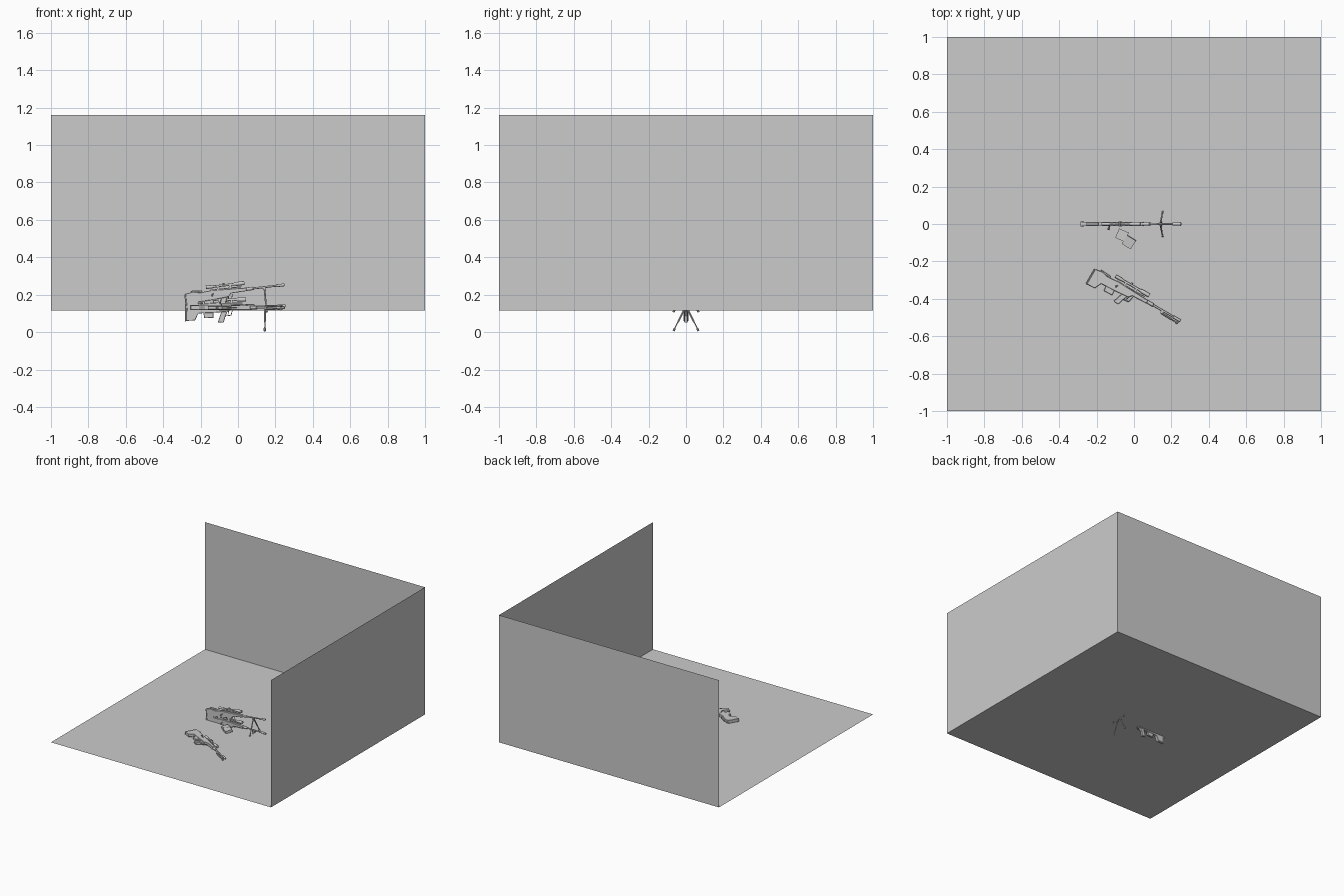
import bpy, bmesh
from math import radians, pi
from mathutils import Matrix, Vector

if "Cube" in bpy.data.objects:
    bpy.data.objects.remove(bpy.data.objects["Cube"])

FLOOR = 0.115


def add(name, bm, mat):
    bmesh.ops.recalc_face_normals(bm, faces=bm.faces)
    me = bpy.data.meshes.new(name)
    bm.to_mesh(me)
    bm.free()
    ob = bpy.data.objects.new(name, me)
    bpy.context.collection.objects.link(ob)
    ob.matrix_world = mat
    return ob


def plate(name, pts, width, mat, bevel=0.002):
    """Side profile in x/z, extruded evenly about y = 0."""
    bm = bmesh.new()
    f = bm.faces.new([bm.verts.new((x, -width / 2, z)) for x, z in pts])
    r = bmesh.ops.extrude_face_region(bm, geom=[f])
    bmesh.ops.translate(bm, vec=(0, width, 0),
                        verts=[v for v in r['geom'] if isinstance(v, bmesh.types.BMVert)])
    ob = add(name, bm, mat)
    if bevel:
        m = ob.modifiers.new("bevel", 'BEVEL')
        m.width, m.segments = bevel, 1
    return ob


def box(name, c, s, mat):
    bm = bmesh.new()
    bmesh.ops.create_cube(bm, size=1, matrix=Matrix.Translation(c) @ Matrix.Diagonal((*s, 1)))
    return add(name, bm, mat)


def rod(name, a, b, r, mat, n=12):
    a, b = Vector(a), Vector(b)
    d = b - a
    rot = d.to_track_quat('Z', 'Y').to_matrix().to_4x4()
    bm = bmesh.new()
    bmesh.ops.create_cone(bm, cap_ends=True, segments=n, radius1=r, radius2=r,
                          depth=d.length, matrix=Matrix.Translation((a + b) / 2) @ rot)
    return add(name, bm, mat)


def turned(name, pts, z, mat, n=16):
    """Round part along x from (x, radius) stations."""
    bm = bmesh.new()
    vs = [bm.verts.new((x, 0, z + r)) for x, r in pts]
    es = [bm.edges.new(p) for p in zip(vs, vs[1:])]
    bmesh.ops.spin(bm, geom=vs + es, cent=(0, 0, z), axis=(1, 0, 0),
                   angle=2 * pi, steps=n)
    bmesh.ops.remove_doubles(bm, verts=bm.verts, dist=1e-5)
    return add(name, bm, mat)


def rifle(tag, mat, folded=False):
    n = lambda part: f"{tag}_{part}"
    # stock and receiver
    plate(n("stock"), [(-.278, .152), (-.278, .06), (-.23, .062), (-.212, .1),
                       (-.12, .104), (-.05, .11), (-.035, .127), (.05, .13),
                       (.05, .148), (-.05, .152), (-.14, .155), (-.2, .15),
                       (-.235, .158)], .024, mat)
    plate(n("butt_pad"), [(-.284, .15), (-.284, .058), (-.276, .058), (-.276, .15)], .027, mat)
    plate(n("cheek_rest"), [(-.245, .154), (-.25, .165), (-.19, .161), (-.185, .15)], .016, mat)
    plate(n("magazine"), [(-.185, .108), (-.181, .074), (-.13, .076), (-.132, .108)], .018, mat)
    plate(n("grip"), [(-.088, .112), (-.108, .052), (-.077, .05), (-.066, .088), (-.055, .112)], .018, mat)
    for i, (a, b) in enumerate([((-.07, .086), (-.038, .09)), ((-.038, .09), (-.028, .122))]):
        rod(n(f"trigger_guard_{i}"), (a[0], 0, a[1]), (b[0], 0, b[1]), .002, mat, 6)
    rod(n("trigger"), (-.05, 0, .112), (-.053, 0, .095), .002, mat, 6)
    # bolt handle
    rod(n("bolt_handle"), (-.13, -.01, .137), (-.135, -.026, .128), .0025, mat, 8)
    rod(n("bolt_knob"), (-.135, -.024, .129), (-.137, -.031, .125), .0045, mat, 8)
    # barrel with muzzle brake
    turned(n("barrel"), [(.04, 0), (.04, .009), (.085, .009), (.088, .0055), (.21, .005),
                         (.211, .0075), (.25, .0075), (.254, .006), (.254, 0)], .14, mat)
    # telescopic sight on a rail
    turned(n("scope"), [(-.165, 0), (-.165, .009), (-.13, .009), (-.12, .006), (-.02, .006),
                        (.0, .0105), (.042, .0105), (.042, 0)], .174, mat)
    rod(n("scope_knob"), (-.07, 0, .176), (-.07, 0, .187), .005, mat)
    rod(n("scope_side_knob"), (-.07, -.013, .174), (-.07, .013, .174), .005, mat)
    box(n("rail"), (-.06, 0, .156), (.17, .009, .005), mat)
    for i, x in enumerate((-.1, -.035)):
        box(n(f"scope_mount_{i}"), (x, 0, .166), (.012, .014, .018), mat)
    # bipod
    box(n("bipod_hinge"), (.145, 0, .13), (.014, .018, .016), mat)
    for side, s in (("left", 1), ("right", -1)):
        top = Vector((.145, s * .007, .125))
        d = Vector((.105, s * .002, -.003)) if folded else Vector((-.002, s * .06, -.119))
        rod(n(f"bipod_leg_{side}"), top, top + d * .6, .0045, mat, 8)
        rod(n(f"bipod_shin_{side}"), top + d * .55, top + d * .97, .003, mat, 8)
        rod(n(f"bipod_foot_{side}"), top + d * .88, top + d, .006, mat, 8)


# floor and two walls
def sheet(name, pts):
    bm = bmesh.new()
    bm.faces.new([bm.verts.new(p) for p in pts])
    add(name, bm, Matrix())


T = 1.16
sheet("floor", [(-1, -1, FLOOR), (1, -1, FLOOR), (1, 1, FLOOR), (-1, 1, FLOOR)])
sheet("back_wall", [(-1, 1, FLOOR), (1, 1, FLOOR), (1, 1, T), (-1, 1, T)])
sheet("right_wall", [(1, 1, FLOOR), (1, -1, FLOOR), (1, -1, T), (1, 1, T)])

# level rifle, rifle propped on the floor, rifle lying on its side
rifle("level_rifle", Matrix())
rifle("propped_rifle", Matrix.Translation((.012, 0, .085)) @ Matrix.Rotation(radians(-6.5), 4, 'Y'))
rifle("lying_rifle", Matrix.Translation((-.042, -.512, .131))
      @ Matrix.Rotation(radians(-30), 4, 'Z') @ Matrix.Rotation(radians(-90), 4, 'X'), True)

# loose magazines
for i, (x, y, z, a, t) in enumerate([(-.064, -.06, .126, -24, 0), (-.027, -.097, .13, -32, 8)]):
    box(f"loose_magazine_{i}", (0, 0, 0), (.056, .054, .02),
        Matrix.Translation((x, y, z)) @ Matrix.Rotation(radians(a), 4, 'Z')
        @ Matrix.Rotation(radians(t), 4, 'X'))

# smooth round parts, keep hard edges
bpy.ops.object.select_all(action='DESELECT')
for ob in bpy.context.scene.objects:
    if any(k in ob.name for k in ("barrel", "scope", "bipod", "bolt")):
        ob.select_set(True)
        bpy.context.view_layer.objects.active = ob
bpy.ops.object.shade_smooth_by_angle(angle=radians(35))
